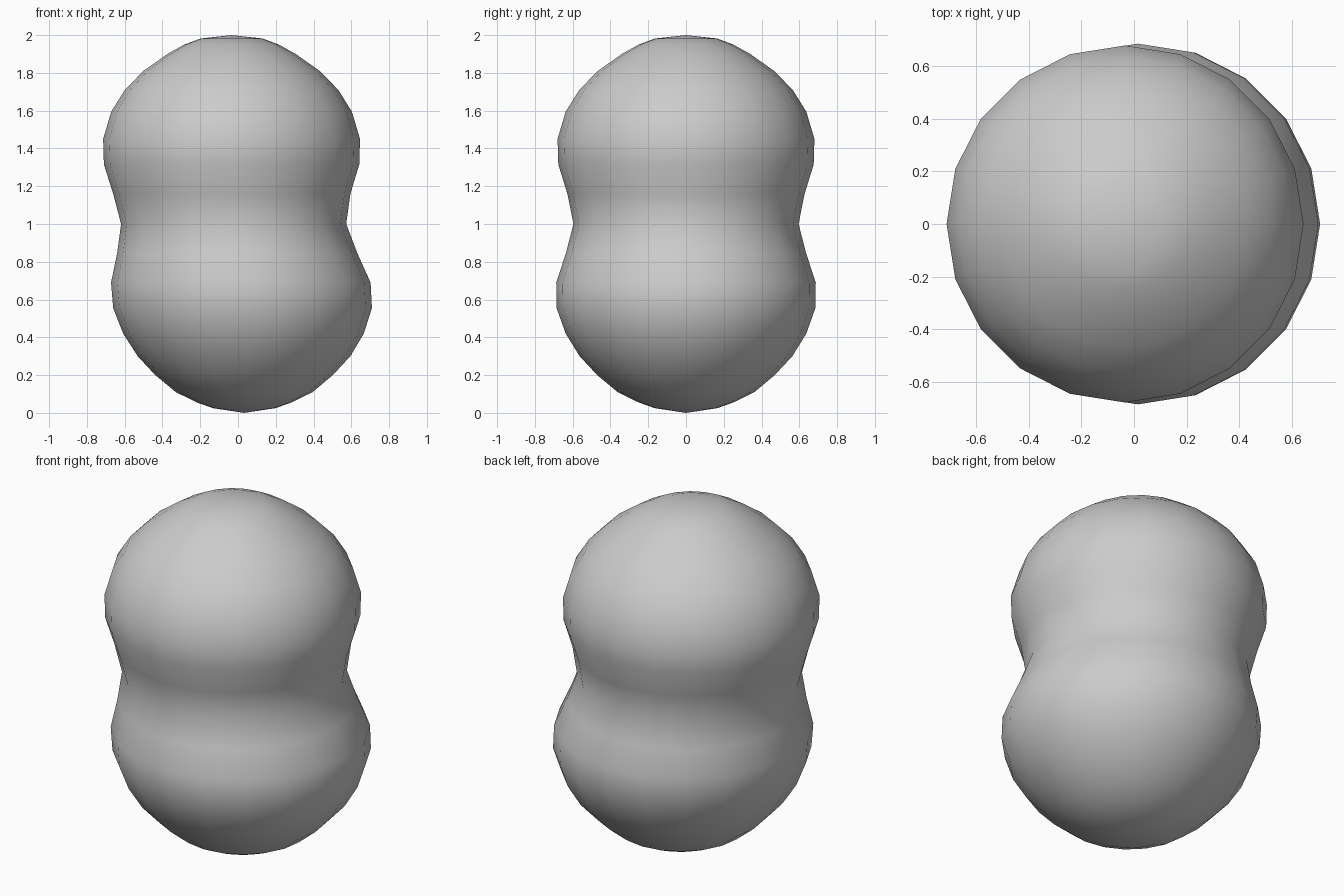
import bpy, bmesh
from math import cos, sin, tau

if "Cube" in bpy.data.objects:
    bpy.data.objects.remove(bpy.data.objects["Cube"])

SIDES = 20

# Ring profile from bottom to top: height, radius, sideways shift
RINGS = [
    (0.025, 0.165, 0.033), (0.055, 0.250, 0.033), (0.11, 0.362, 0.033),
    (0.20, 0.470, 0.032), (0.30, 0.563, 0.032), (0.42, 0.637, 0.029),
    (0.555, 0.685, 0.024), (0.69, 0.687, 0.015), (0.845, 0.636, -0.004),
    (1.00, 0.596, -0.023), (1.16, 0.628, -0.033), (1.315, 0.676, -0.034),
    (1.45, 0.680, -0.034), (1.595, 0.637, -0.034), (1.71, 0.565, -0.034),
    (1.81, 0.467, -0.034), (1.90, 0.340, -0.034), (1.95, 0.250, -0.034),
    (1.982, 0.165, -0.034),
]

# Two-lobed body skinned over the rings
bm = bmesh.new()
loops = []
for z, r, cx in RINGS:
    loops.append([bm.verts.new((cx + r * cos(tau * i / SIDES),
                                r * sin(tau * i / SIDES), z))
                  for i in range(SIDES)])
bottom = bm.verts.new((0.033, 0, 0.0))
top = bm.verts.new((-0.034, 0, 2.0))
for i in range(SIDES):
    j = (i + 1) % SIDES
    for a, b in zip(loops, loops[1:]):
        bm.faces.new((a[i], a[j], b[j], b[i]))
    bm.faces.new((bottom, loops[0][j], loops[0][i]))
    bm.faces.new((top, loops[-1][i], loops[-1][j]))
bmesh.ops.recalc_face_normals(bm, faces=bm.faces)
for f in bm.faces:
    f.smooth = True

mesh = bpy.data.meshes.new("two_lobed_body")
bm.to_mesh(mesh)
bm.free()
body = bpy.data.objects.new("two_lobed_body", mesh)
bpy.context.collection.objects.link(body)
